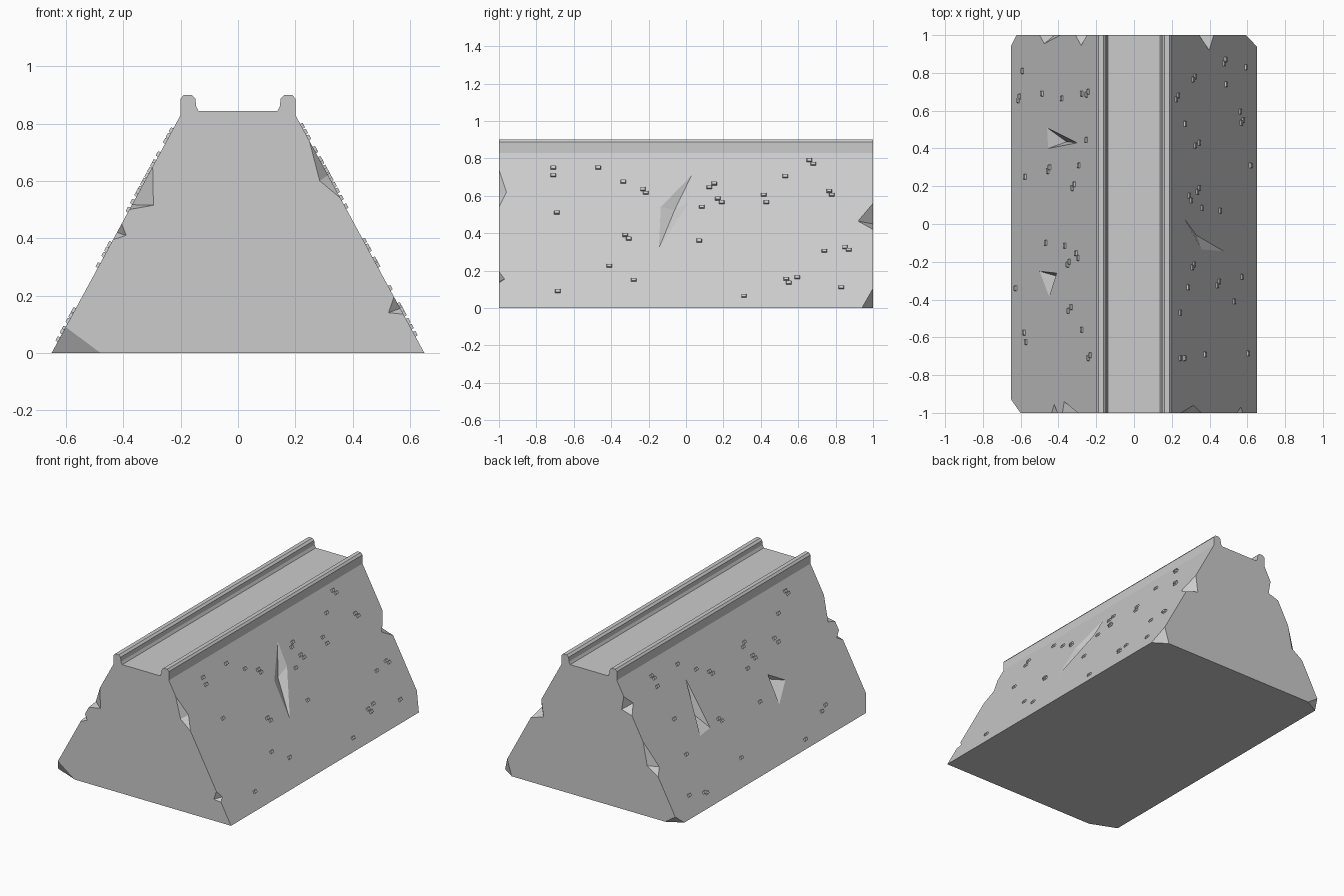
import bpy, bmesh
from mathutils import Vector, Matrix

if "Cube" in bpy.data.objects:
    bpy.data.objects.remove(bpy.data.objects["Cube"])

SLOPE = 0.45 / 0.83           # sideways run of the flank per unit height


def flank(side, y, z):
    """Point on the left (-1) or right (1) sloping flank."""
    return Vector((side * (0.65 - SLOPE * z), y, z))


def normal(side):
    return Vector((side * 0.83, 0, 0.45)).normalized()


def make_object(name, bm):
    bmesh.ops.recalc_face_normals(bm, faces=bm.faces)
    me = bpy.data.meshes.new(name)
    bm.to_mesh(me)
    bm.free()
    ob = bpy.data.objects.new(name, me)
    bpy.context.collection.objects.link(ob)
    return ob


# Body: trapezoid section with a rounded lip along each top edge
half = [(0.65, 0), (0.2, 0.83), (0.2, 0.887), (0.189, 0.9), (0.162, 0.9),
        (0.149, 0.888), (0.146, 0.86), (0.137, 0.843)]
section = half + [(-x, z) for x, z in reversed(half)]
bm = bmesh.new()
face = bm.faces.new([bm.verts.new((x, -1, z)) for x, z in section])
ext = bmesh.ops.extrude_face_region(bm, geom=[face])
bmesh.ops.translate(bm, vec=(0, 2, 0),
                    verts=[v for v in ext["geom"] if isinstance(v, bmesh.types.BMVert)])
body = make_object("block_body", bm)


def cut(points):
    """Remove the convex hull of the points from the body."""
    b = bmesh.new()
    for p in points:
        b.verts.new(p)
    bmesh.ops.convex_hull(b, input=b.verts)
    cutter = make_object("chip_cutter", b)
    cutter.hide_render = True
    mod = body.modifiers.new("chip", 'BOOLEAN')
    mod.operation = 'DIFFERENCE'
    mod.solver = 'EXACT'
    mod.object = cutter
    bpy.context.view_layer.objects.active = body
    bpy.ops.object.modifier_apply(modifier=mod.name)
    bpy.data.objects.remove(cutter)


def edge_chip(side, end, z1, z2, sy, sz, fx, fz):
    """Notch on an end edge, its ridge running from the flank to the end face."""
    e1, e2 = flank(side, end, z1), flank(side, end, z2)
    s, f = flank(side, sy, sz), Vector((fx, end, fz))
    mid = (s + f) / 2
    cut([s + (s - f) * 0.8, f + (f - s) * 0.8,
         e1 + (e1 - mid) * 0.8, e2 + (e2 - mid) * 0.8])


def corner_chip(side, end, z, y, x):
    """Slice off a bottom corner."""
    pts = [flank(side, end, z), flank(side, y, 0), Vector((x, end, 0))]
    mid = sum(pts, Vector()) / 3
    corner = Vector((side * 0.65, end, 0))
    cut([mid + (p - mid) * 3 for p in pts] + [corner + (corner - mid) * 2])


def face_chip(side, corners, ay, az, depth):
    """Pyramid-shaped dent in the middle of a flank."""
    apex = flank(side, ay, az) - normal(side) * depth
    cut([apex] + [apex + (flank(side, y, z) - apex) * 1.4 for y, z in corners])


# Chips on the end edges
for args in [(1, -1, 0.74, 0.54, -0.96, 0.62, 0.285, 0.60),
             (1, -1, 0.195, 0.135, -0.97, 0.155, 0.525, 0.14),
             (-1, -1, 0.65, 0.50, -0.94, 0.517, -0.295, 0.515),
             (-1, -1, 0.45, 0.395, -0.955, 0.42, -0.39, 0.41),
             (1, 1, 0.56, 0.42, 0.92, 0.465, 0.33, 0.45),
             (-1, 1, 0.738, 0.627, 0.945, 0.683, -0.235, 0.65),
             (-1, 1, 0.48, 0.277, 0.955, 0.323, -0.42, 0.33)]:
    edge_chip(*args)

# Broken bottom corners
corner_chip(-1, -1, 0.09, -0.93, -0.48)
corner_chip(1, 1, 0.105, 0.94, 0.56)
corner_chip(-1, 1, 0.05, 0.945, -0.55)

# Dents in the flanks
face_chip(1, [(0.03, 0.71), (-0.135, 0.54), (-0.145, 0.32), (0.02, 0.57)], -0.06, 0.54, 0.03)
face_chip(-1, [(0.51, 0.35), (0.43, 0.645), (0.40, 0.36)], 0.435, 0.46, 0.05)
face_chip(-1, [(-0.25, 0.277), (-0.26, 0.443), (-0.385, 0.37)], -0.285, 0.42, 0.05)

# Small raised grit on the flanks: right as (y, z), left as (x, y)
right_grit = [(-.71, .75), (-.71, .71), (-.47, .75), (-.69, .51), (-.335, .675), (-.23, .635),
              (-.215, .615), (-.325, .39), (-.305, .37), (-.41, .225), (-.28, .15), (-.685, .09),
              (.125, .645), (.15, .665), (.17, .585), (.19, .565), (.085, .54), (.07, .36),
              (.31, .065), (.415, .605), (.43, .565), (.53, .705), (.66, .79), (.68, .77),
              (.765, .625), (.78, .605), (.74, .305), (.85, .325), (.87, .31), (.83, .11),
              (.535, .155), (.55, .135), (.595, .165)]
left_grit = [(-.59, .81), (-.605, .675), (-.61, .655), (-.485, .69), (-.38, .665), (-.275, .69),
             (-.24, .70), (-.25, .685), (-.25, .445), (-.575, .25), (-.445, .3), (-.455, .28),
             (-.29, .31), (-.315, .21), (-.325, .19), (-.465, -.1), (-.365, -.115), (-.34, -.2),
             (-.35, -.215), (-.305, -.155), (-.295, -.18), (-.625, -.34), (-.33, -.44),
             (-.345, -.46), (-.58, -.575), (-.57, -.625), (-.275, -.56), (-.23, -.695), (-.24, -.71)]
spots = [(1, y, z) for y, z in right_grit] + [(-1, y, (0.65 + x) / SLOPE) for x, y in left_grit]

bm = bmesh.new()
for side, y, z in spots:
    n = normal(side)
    t = Vector((0, 1, 0))
    u = n.cross(t)
    frame = Matrix((t, u, n)).transposed().to_4x4()
    frame.translation = flank(side, y, z) + n * 0.002
    box = bmesh.ops.create_cube(bm, size=1)["verts"]
    for v in box:
        taper = 0.75 if v.co.z > 0 else 1
        v.co = frame @ Vector((v.co.x * 0.032 * taper, v.co.y * 0.022 * taper, v.co.z * 0.014))
make_object("surface_grit", bm)
